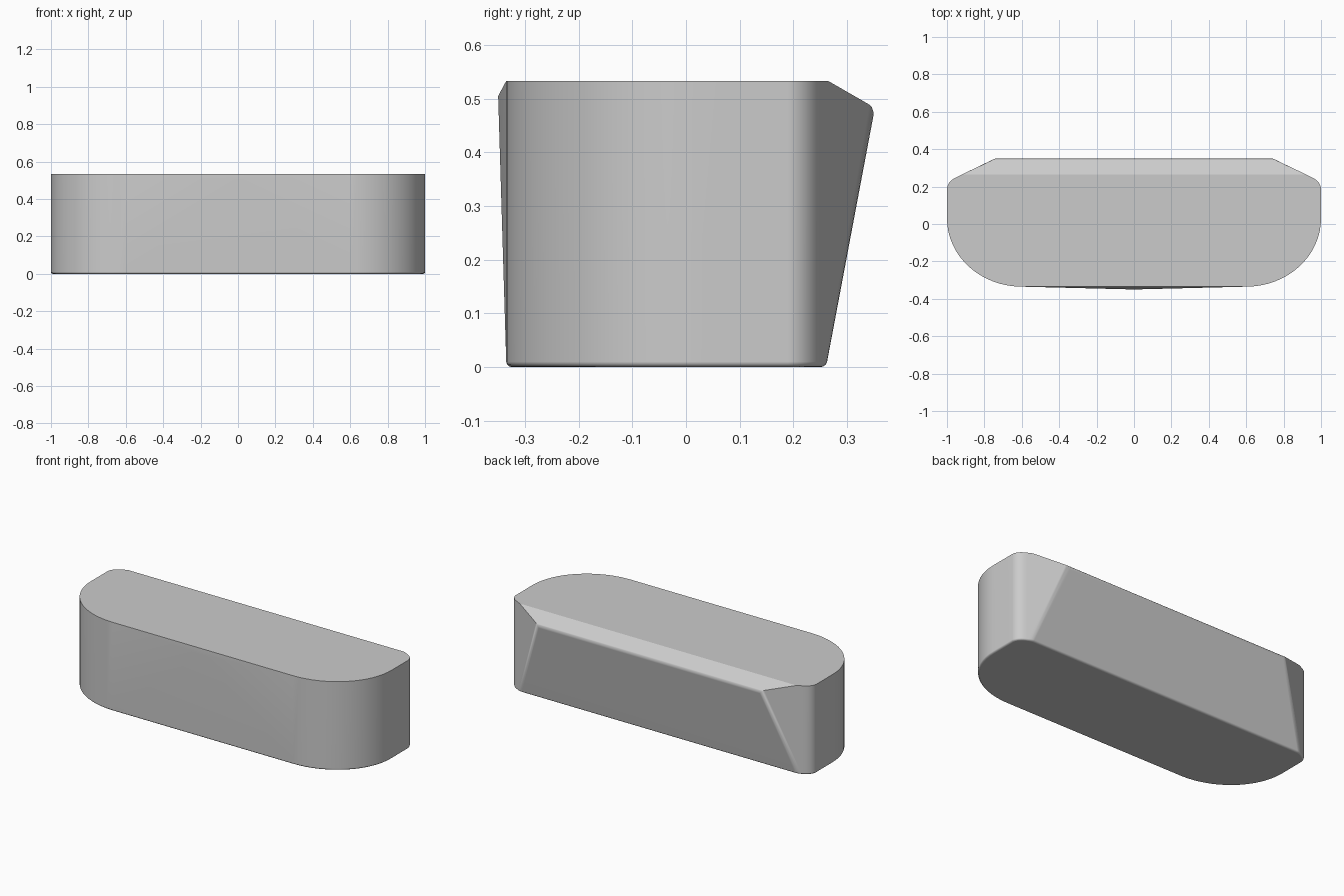
import bpy, bmesh, math
from mathutils import Vector

cube = bpy.data.objects.get("Cube")
if cube:
    bpy.data.objects.remove(cube)

HEIGHT = 0.533
FRONT = -0.335

# Right half of the plan outline: front arc, rear corner curve, slanted rear side
half = []
STEPS = 16
for i in range(STEPS + 1):
    a = math.pi / 2 * i / STEPS
    half.append((0.6 + 0.4 * math.sin(a), 0.03 + (FRONT - 0.03) * math.cos(a)))
p0, p1, p2 = Vector((1.0, 0.19)), Vector((0.995, 0.23)), Vector((0.95, 0.25))
for i in range(7):
    t = i / 6
    half.append(tuple(p0 * (1 - t) ** 2 + p1 * 2 * t * (1 - t) + p2 * t * t))
half.append((0.70, 0.375))
outline = half + [(-x, y) for x, y in reversed(half)]

# Body: straight prism
bm = bmesh.new()
base = bm.faces.new([bm.verts.new((x, y, 0)) for x, y in outline])
top = bmesh.ops.extrude_face_region(bm, geom=[base])
bmesh.ops.translate(bm, vec=(0, 0, HEIGHT),
                    verts=[v for v in top["geom"] if isinstance(v, bmesh.types.BMVert)])
bmesh.ops.recalc_face_normals(bm, faces=bm.faces)

# Cut the overhanging back and the sloped ledge above it
back_foot, back_tip, ledge_top = (0.261, 0), (0.352, 0.483), (0.265, HEIGHT)
for (ya, za), (yb, zb) in ((back_foot, back_tip), (back_tip, ledge_top)):
    normal = Vector((0, zb - za, ya - yb)).normalized()
    cut = bmesh.ops.bisect_plane(bm, geom=bm.verts[:] + bm.edges[:] + bm.faces[:],
                                 plane_co=(0, ya, za), plane_no=normal, clear_outer=True)
    rim = [e for e in cut["geom_cut"] if isinstance(e, bmesh.types.BMEdge)]
    bmesh.ops.contextual_create(bm, geom=rim)
bmesh.ops.recalc_face_normals(bm, faces=bm.faces)
bm.normal_update()


def round_edges(edges, width, segments):
    bmesh.ops.bevel(bm, geom=edges, offset=width, segments=segments, profile=0.5,
                    affect='EDGES', clamp_overlap=True)
    bm.normal_update()


# Soften the rear tip, the rear slanted corners and the foot
back = max((f for f in bm.faces if f.normal.y > 0.9), key=lambda f: f.calc_area())
round_edges([e for e in back.edges if max(v.co.z for v in e.verts) > 0.1], 0.016, 3)
foot = min(bm.faces, key=lambda f: f.calc_center_median().z)
round_edges(list(foot.edges), 0.01, 3)

# Shallow peak on the front panel
panel = max((f for f in bm.faces if f.normal.y < -0.999), key=lambda f: f.calc_area())
peak = bmesh.ops.poke(bm, faces=[panel])["verts"][0]
peak.co = (0, -0.35, 0.505)
bm.normal_update()

# Smooth sides with crisp flat top, ledge and base
for f in bm.faces:
    f.smooth = True
for e in bm.edges:
    flat = any(abs(f.normal.z) > 0.99 and f.calc_area() > 0.5 for f in e.link_faces)
    e.smooth = not (flat or e.calc_face_angle(0) > math.radians(45))

mesh = bpy.data.meshes.new("body")
bm.to_mesh(mesh)
bm.free()
body = bpy.data.objects.new("body", mesh)
bpy.context.collection.objects.link(body)
weighted = body.modifiers.new("even_shading", 'WEIGHTED_NORMAL')
weighted.keep_sharp = True

# Plain grey finish
grey = bpy.data.materials.new("plain_grey")
grey.use_nodes = True
colour = (0.6, 0.6, 0.6, 1)
grey.diffuse_color = colour
grey.node_tree.nodes["Principled BSDF"].inputs["Base Color"].default_value = colour
mesh.materials.append(grey)
